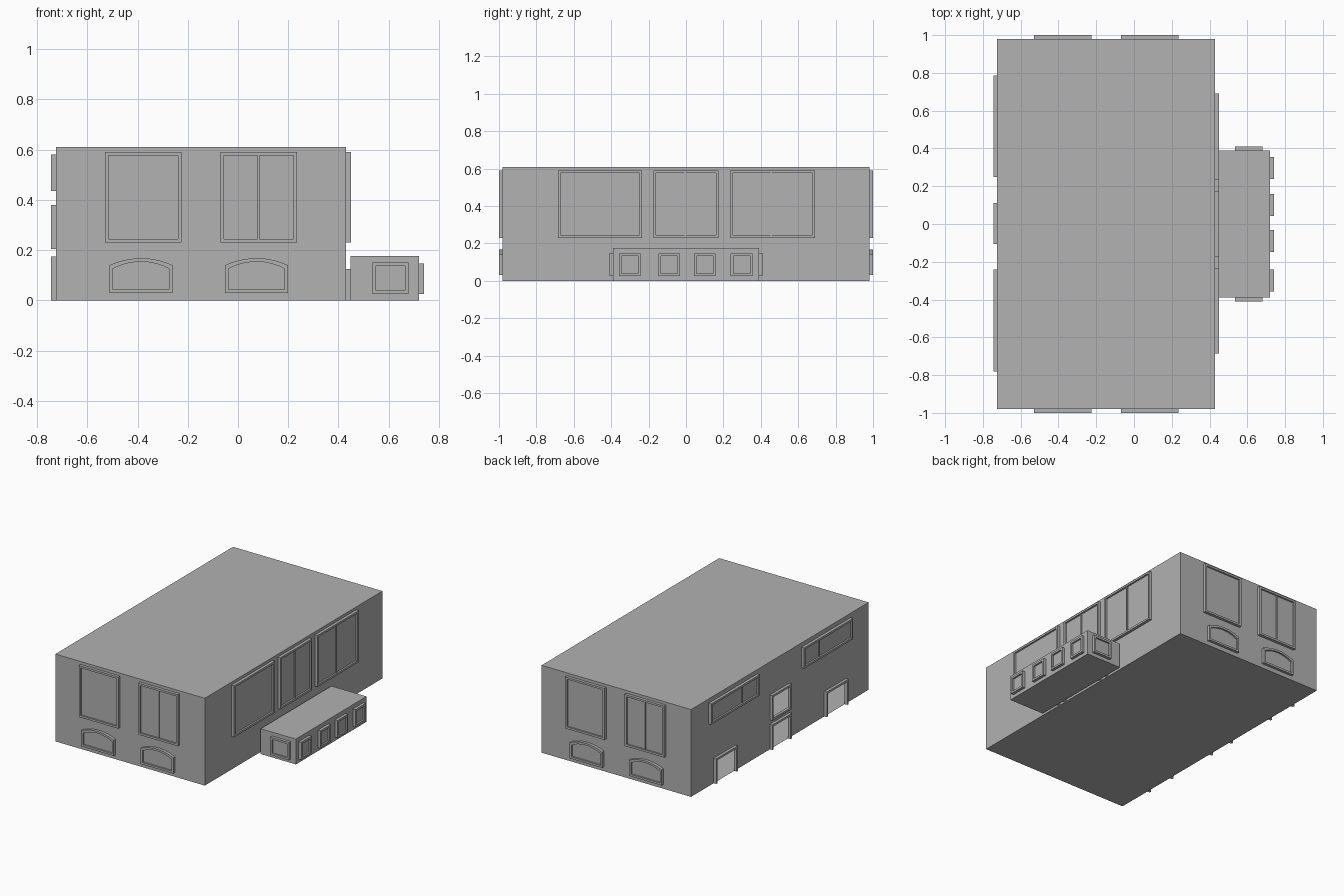
import bpy, bmesh
from mathutils import Vector

if "Cube" in bpy.data.objects:
    bpy.data.objects.remove(bpy.data.objects["Cube"])

grey = bpy.data.materials.new("plain_grey")
grey.diffuse_color = (0.445, 0.445, 0.445, 1)
grey.use_nodes = True
grey.node_tree.nodes["Principled BSDF"].inputs["Base Color"].default_value = grey.diffuse_color

X0, X1, Y, H = -0.725, 0.43, 0.98, 0.61       # main hall
AX0, AX1, AY, AH = 0.448, 0.72, 0.39, 0.177   # side annex
DEPTH, PANE, RIM = 0.02, 0.008, 0.014         # frame depth, pane depth, frame width


def finish(bm, name):
    mesh = bpy.data.meshes.new(name)
    bm.to_mesh(mesh)
    bm.free()
    mesh.materials.append(grey)
    obj = bpy.data.objects.new(name, mesh)
    bpy.context.collection.objects.link(obj)
    return obj


def box(bm, lo, hi):
    geo = bmesh.ops.create_cube(bm, size=1)
    for v in geo["verts"]:
        v.co = Vector([l + (c + 0.5) * (h - l) for l, h, c in zip(lo, hi, v.co)])


def place(side, base, u, v, d):
    """Wall coordinates (along, up, outward) to world coordinates."""
    sign = -1 if side[0] == "-" else 1
    out = base + sign * d
    return Vector((out, u, v)) if side[1] == "x" else Vector((u, out, v))


def outline(u0, u1, v0, v1, rise, inset, bottom):
    """Rectangle, or segmental arch when rise is above zero."""
    u0, u1, v0, v1 = u0 + inset, u1 - inset, v0 + bottom, v1 - inset
    pts = [(u0, v0), (u1, v0)]
    if rise == 0:
        return pts + [(u1, v1), (u0, v1)]
    mid, half = (u0 + u1) / 2, (u1 - u0) / 2
    for i in range(11):
        t = 1 - i / 5
        pts.append((mid + half * t, v1 - rise * t * t))
    return pts


def opening(name, side, base, u0, u1, v0, v1, rise=0.0, mullion=None,
            glazed=True, sill=True):
    bm = bmesh.new()
    outer = outline(u0, u1, v0, v1, rise, 0, 0)
    inner = outline(u0, u1, v0, v1, rise, RIM, RIM if sill else 0)

    def ring(pts, d):
        return [bm.verts.new(place(side, base, u, v, d)) for u, v in pts]

    back = PANE if glazed else 0.0
    rings = [ring(outer, 0), ring(outer, DEPTH), ring(inner, DEPTH), ring(inner, back)]
    n = len(outer)
    for a, b in zip(rings, rings[1:]):
        for i in range(0 if sill else 1, n):
            j = (i + 1) % n
            bm.faces.new((a[i], a[j], b[j], b[i]))
    if glazed:
        bm.faces.new(rings[3])
    if side in ("-x", "+y"):
        bmesh.ops.reverse_faces(bm, faces=bm.faces[:])
    # glazing bar
    if mullion is not None:
        a = place(side, base, mullion - 0.004, v0 + RIM, PANE - 0.002)
        b = place(side, base, mullion + 0.004, v1 - RIM, PANE + 0.007)
        box(bm, [min(p, q) for p, q in zip(a, b)], [max(p, q) for p, q in zip(a, b)])
    finish(bm, name)


# Hall shell: the left wall is panelled around its door openings
doors = [(-0.73, -0.49, 0, 0.175), (-0.105, 0.11, 0, 0.175),
         (0.49, 0.73, 0, 0.175), (-0.105, 0.11, 0.205, 0.38)]
holes = [(a + RIM, b - RIM, c + (RIM if c else 0), d - RIM) for a, b, c, d in doors]
bm = bmesh.new()
box(bm, (X0, -Y, 0), (X1, Y, H))
bm.faces.ensure_lookup_table()
left = [f for f in bm.faces if f.calc_center_median().x < X0 + 0.01]
bmesh.ops.delete(bm, geom=left, context="FACES_ONLY")
us = sorted({-Y, Y} | {u for h in holes for u in h[:2]})
vs = sorted({0, H} | {v for h in holes for v in h[2:]})
for u0, u1 in zip(us, us[1:]):
    for v0, v1 in zip(vs, vs[1:]):
        cu, cv = (u0 + u1) / 2, (v0 + v1) / 2
        if any(h[0] < cu < h[1] and h[2] < cv < h[3] for h in holes):
            continue
        bm.faces.new([bm.verts.new((X0, u, v)) for u, v in
                      ((u0, v0), (u0, v1), (u1, v1), (u1, v0))])
bmesh.ops.remove_doubles(bm, verts=bm.verts[:], dist=1e-5)
finish(bm, "hall")

# Annex block
bm = bmesh.new()
box(bm, (AX0, -AY, 0), (AX1, AY, AH))
finish(bm, "annex")

# End walls: tall windows over arched windows
for side, base, tag in (("-y", -Y, "front"), ("+y", Y, "back")):
    for i, (u0, u1) in enumerate(((-0.53, -0.225), (-0.07, 0.235))):
        split = (i == 1) == (side == "-y")
        opening(f"{tag}_tall_window_{i}", side, base, u0, u1, 0.23, 0.59,
                mullion=(u0 + u1) / 2 if split else None)
        opening(f"{tag}_arched_window_{i}", side, base, u0 + 0.018, u1 - 0.035,
                0.03, 0.168, rise=0.028)

# Right wall: three tall windows and the passages to the annex
for i, (u0, u1, m) in enumerate(((-0.685, -0.235, None), (-0.175, 0.175, -0.005),
                                 (0.235, 0.69, 0.455))):
    opening(f"right_tall_window_{i}", "+x", X1, u0, u1, 0.23, 0.59, mullion=m)
for s in (-1, 1):
    opening("annex_passage", "+x", X1, s * 0.21 - 0.04, s * 0.21 + 0.04, 0, 0.125,
            glazed=False, sill=False)

# Left wall: open doorways, upper opening, and high wide windows
for a, b, c, d in doors:
    opening("doorway" if c == 0 else "upper_opening", "-x", X0, a, b, c, d,
            glazed=False, sill=c > 0)
opening("left_wide_window_0", "-x", X0, -0.78, -0.24, 0.435, 0.58, mullion=-0.42)
opening("left_wide_window_1", "-x", X0, 0.25, 0.785, 0.435, 0.58, mullion=0.43)

# Annex windows along the side and at both ends
for c in (-0.3, -0.09, 0.1, 0.297):
    opening("annex_side_window", "+x", AX1, c - 0.058, c + 0.058, 0.025, 0.147)
for side, base in (("-y", -AY), ("+y", AY)):
    opening("annex_end_window", side, base, 0.535, 0.68, 0.025, 0.15)
